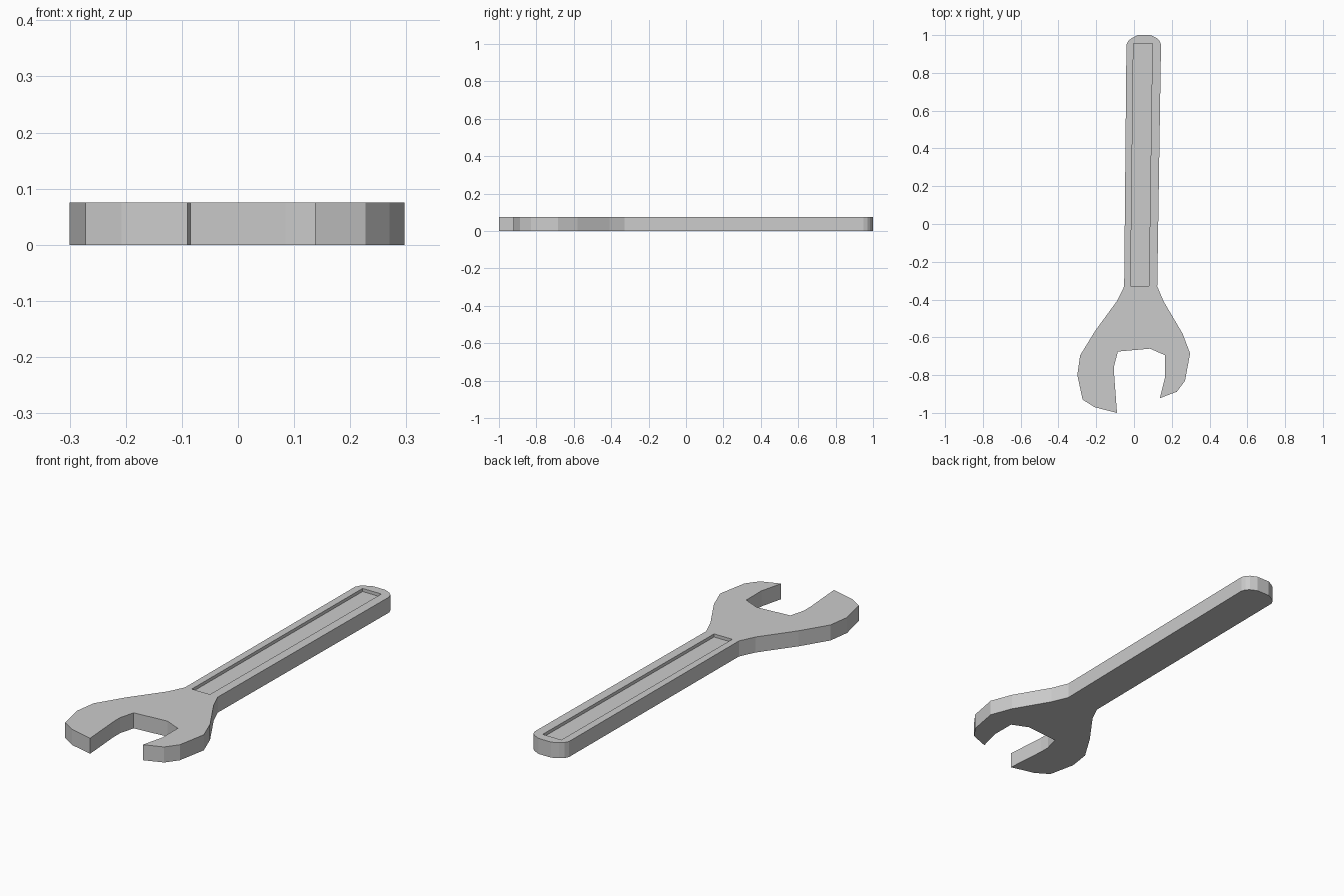
import bpy, bmesh

if "Cube" in bpy.data.objects:
    bpy.data.objects.remove(bpy.data.objects["Cube"])

HEIGHT = 0.075
RECESS = 0.015


def prism(name, outline, z0, z1):
    """Extrude a flat outline from z0 up to z1."""
    bm = bmesh.new()
    face = bm.faces.new([bm.verts.new((x, y, z0)) for x, y in outline])
    ext = bmesh.ops.extrude_face_region(bm, geom=[face])
    verts = [g for g in ext["geom"] if isinstance(g, bmesh.types.BMVert)]
    bmesh.ops.translate(bm, verts=verts, vec=(0, 0, z1 - z0))
    bmesh.ops.recalc_face_normals(bm, faces=bm.faces)
    mesh = bpy.data.meshes.new(name)
    bm.to_mesh(mesh)
    bm.free()
    obj = bpy.data.objects.new(name, mesh)
    bpy.context.collection.objects.link(obj)
    return obj


# Rounded handle end, listed left to right
handle_end = [(-0.04, 0.95), (-0.03, 0.97), (-0.01, 0.985), (0.02, 1.0),
              (0.087, 1.0), (0.12, 0.985), (0.135, 0.97), (0.143, 0.95)]
# Right side of the neck and the short jaw
right_jaw = [(0.123, -0.33), (0.157, -0.41), (0.257, -0.58), (0.297, -0.685),
             (0.27, -0.83), (0.227, -0.888), (0.137, -0.922)]
# Open mouth
mouth = [(0.165, -0.81), (0.165, -0.695), (0.085, -0.66),
         (-0.085, -0.675), (-0.105, -0.75), (-0.105, -0.80)]
# Long jaw and left side of the neck
left_jaw = [(-0.09, -1.0), (-0.208, -0.97), (-0.272, -0.93), (-0.3, -0.80),
            (-0.285, -0.695), (-0.205, -0.565), (-0.088, -0.405), (-0.052, -0.33)]

wrench = prism("wrench_body", handle_end + right_jaw + mouth + left_jaw, 0, HEIGHT)

# Long shallow recess in the top of the handle
cutter = prism("recess_cutter",
               [(-0.003, 0.955), (0.097, 0.955), (0.079, -0.327), (-0.018, -0.327)],
               HEIGHT - RECESS, HEIGHT + 0.1)
cutter.hide_render = True
cutter.hide_set(True)

cut = wrench.modifiers.new("recess", "BOOLEAN")
cut.operation = "DIFFERENCE"
cut.solver = "EXACT"
cut.object = cutter
